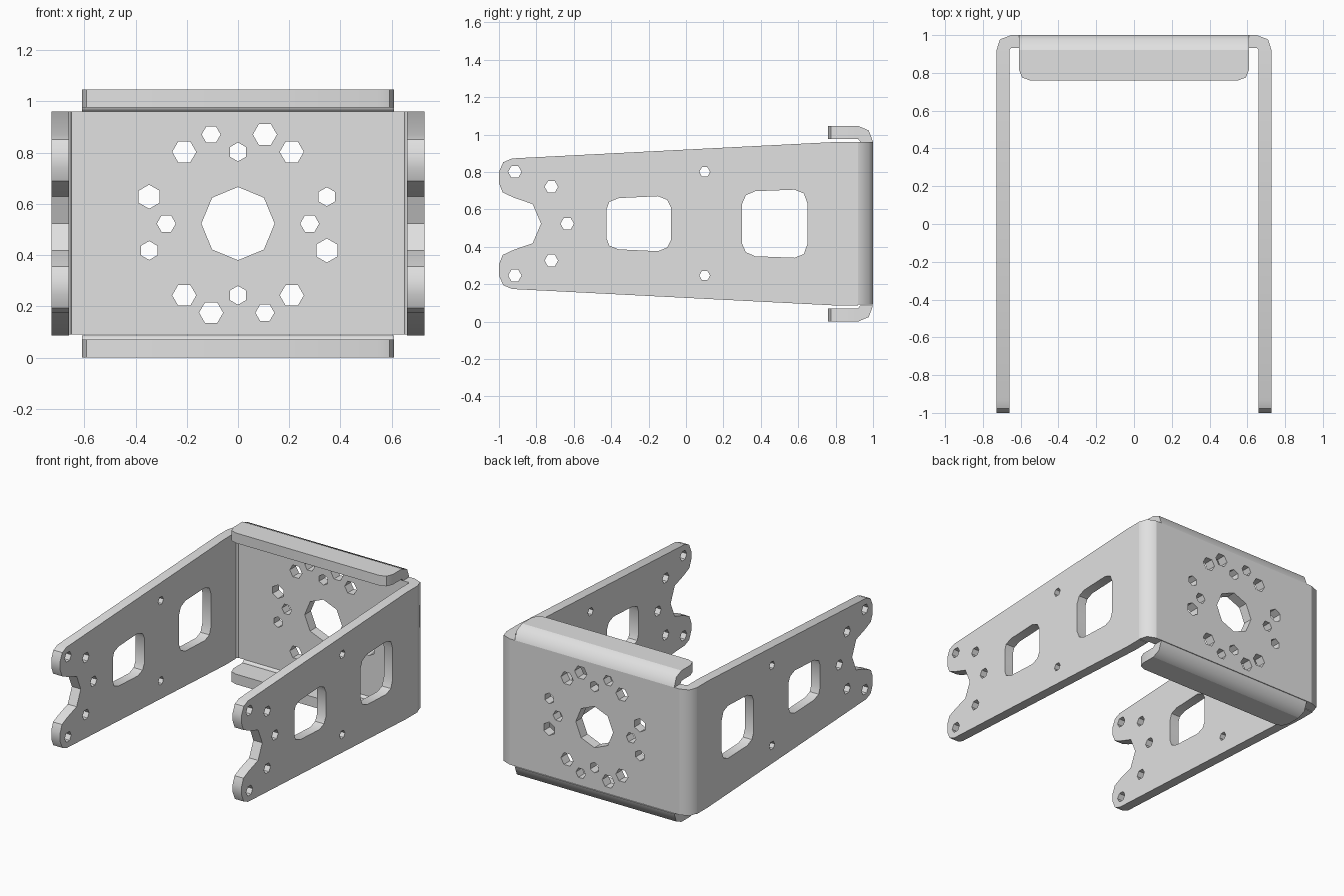
import bpy, bmesh
from math import radians, cos, sin, pi
from mathutils import Matrix, Vector

if "Cube" in bpy.data.objects:
    bpy.data.objects.remove(bpy.data.objects["Cube"], do_unlink=True)

MID = 0.523      # mid height, the bracket is symmetric above and below it
HALF = 0.034     # half the sheet thickness

steel = bpy.data.materials.new("grey_steel")
steel.use_nodes = True
steel.diffuse_color = (0.75, 0.75, 0.75, 1)
steel.node_tree.nodes["Principled BSDF"].inputs["Base Color"].default_value = (0.75, 0.75, 0.75, 1)

# Drawing planes: columns are the directions of profile x, profile y and extrusion
PLANES = {
    "xy": ((1, 0, 0), (0, 1, 0), (0, 0, 1)),
    "xz": ((1, 0, 0), (0, 0, 1), (0, -1, 0)),
    "yz": ((0, 1, 0), (0, 0, 1), (1, 0, 0)),
}


def plate(name, loops, plane, centre, half, smooth=40):
    """Extrude an outline (first loop) with holes (other loops) into a sheet."""
    curve = bpy.data.curves.new(name + "_profile", "CURVE")
    curve.dimensions = "2D"
    curve.fill_mode = "BOTH"
    curve.extrude = half
    for loop in loops:
        spline = curve.splines.new("POLY")
        spline.points.add(len(loop) - 1)
        for point, (u, v) in zip(spline.points, loop):
            point.co = (u, v, 0, 1)
        spline.use_cyclic_u = True
    helper = bpy.data.objects.new(name + "_helper", curve)
    bpy.context.collection.objects.link(helper)
    graph = bpy.context.evaluated_depsgraph_get()
    mesh = bpy.data.meshes.new_from_object(helper.evaluated_get(graph))
    bpy.data.objects.remove(helper, do_unlink=True)
    bpy.data.curves.remove(curve)

    axes = [Vector(a) for a in PLANES[plane]]
    matrix = Matrix(axes).transposed().to_4x4()
    matrix.translation = centre
    bm = bmesh.new()
    bm.from_mesh(mesh)
    bmesh.ops.remove_doubles(bm, verts=bm.verts, dist=0.0001)
    bm.transform(matrix)
    bmesh.ops.recalc_face_normals(bm, faces=bm.faces)
    bm.to_mesh(mesh)
    bm.free()
    mesh.name = name
    mesh.materials.clear()
    mesh.materials.append(steel)
    mesh.shade_smooth()
    mesh.set_sharp_from_angle(angle=radians(smooth))
    obj = bpy.data.objects.new(name, mesh)
    bpy.context.collection.objects.link(obj)
    return obj


def ring(u, v, r, turn=0, sides=6):
    return [(u + r * cos(turn + 2 * pi * i / sides),
             v + r * sin(turn + 2 * pi * i / sides)) for i in range(sides)]


def flip(points):
    """Mirror a profile about the mid height."""
    return [(u, 2 * MID - v) for u, v in points]


def closed(upper):
    """Close an upper half profile with its mirror image."""
    return upper + [p for p in flip(upper)[::-1] if abs(p[1] - MID) > 0.001]


# Side arms: tapered, forked at the front, with two windows and small holes
arm = closed([(0.92, 0.96), (0.80, 0.96), (-0.93, 0.872), (-0.977, 0.852),
              (-1, 0.80), (-1, 0.74), (-0.98, 0.69), (-0.92, 0.662),
              (-0.82, 0.628), (-0.775, MID)])
front_window = closed([(-0.425, 0.60), (-0.41, 0.64), (-0.36, 0.66),
                       (-0.15, 0.67), (-0.10, 0.65), (-0.08, 0.61)])
rear_window = closed([(0.30, 0.63), (0.32, 0.675), (0.37, 0.697),
                      (0.58, 0.705), (0.63, 0.685), (0.65, 0.63)])
arm_holes = [ring(-0.635, MID, 0.036)]
for y, z, r in ((-0.915, 0.80, 0.036), (-0.72, 0.72, 0.036), (0.10, 0.80, 0.029)):
    hole = ring(y, z, r)
    arm_holes += [hole, flip(hole)]

# Corner bends joining the arms to the back
bend = [(0.65, 1), (0.71, 0.977), (0.728, 0.92), (0.66, 0.92), (0.65, 0.932)]

for side, s in (("left", 1), ("right", -1)):
    plate(side + "_arm", [arm, front_window, rear_window] + arm_holes,
          "yz", (s * 0.694, 0, 0), HALF)
    plate(side + "_corner_bend", [[(s * x, y) for x, y in bend]],
          "xy", (0, 0, MID + 0.002), 0.435, 58)

# Back plate: large centre hole ringed by small and large bolt holes
S, L = 0.037, 0.047
back_holes = [ring(0, MID, 0.143, 0, 8)]
for k in (1, -1):
    z = MID + k * 0.28
    back_holes += [ring(0, z, S, pi / 2), ring(k * 0.28, MID, S),
                   ring(-0.21, z, L), ring(0.21, z, L)]
    # pairs of unequal holes, alternating around the circle
    back_holes += [ring(k * 0.105, MID + k * 0.348, L),
                   ring(-k * 0.105, MID + k * 0.348, S),
                   ring(-k * 0.347, MID + k * 0.105, L, pi / 2) if k > 0
                   else ring(0.347, MID - 0.105, L, pi / 2),
                   ring(k * 0.347, MID + k * 0.105, S, pi / 2)]
back = [(-0.65, 0.09), (0.65, 0.09), (0.65, 0.96), (-0.65, 0.96)]
plate("back_plate", [back] + back_holes, "xz", (0, 0.966, 0), HALF)

# Top and bottom flanges with clipped front corners, and their bends
edge = [(0.61, 0.92), (0.61, 0.82), (0.592, 0.775), (0.55, 0.76)]
flange = edge + [(-x, y) for x, y in edge[::-1]]
flange_bend = [(1, 0.96), (0.977, 1.022), (0.92, 1.046), (0.92, 0.976), (0.932, 0.96)]
for name, z, profile in (("top", 1.011, flange_bend), ("bottom", 0.035, flip(flange_bend))):
    plate(name + "_flange", [flange], "xy", (0, 0, z), 0.035)
    plate(name + "_flange_bend", [profile], "yz", (0, 0, 0), 0.61, 58)
